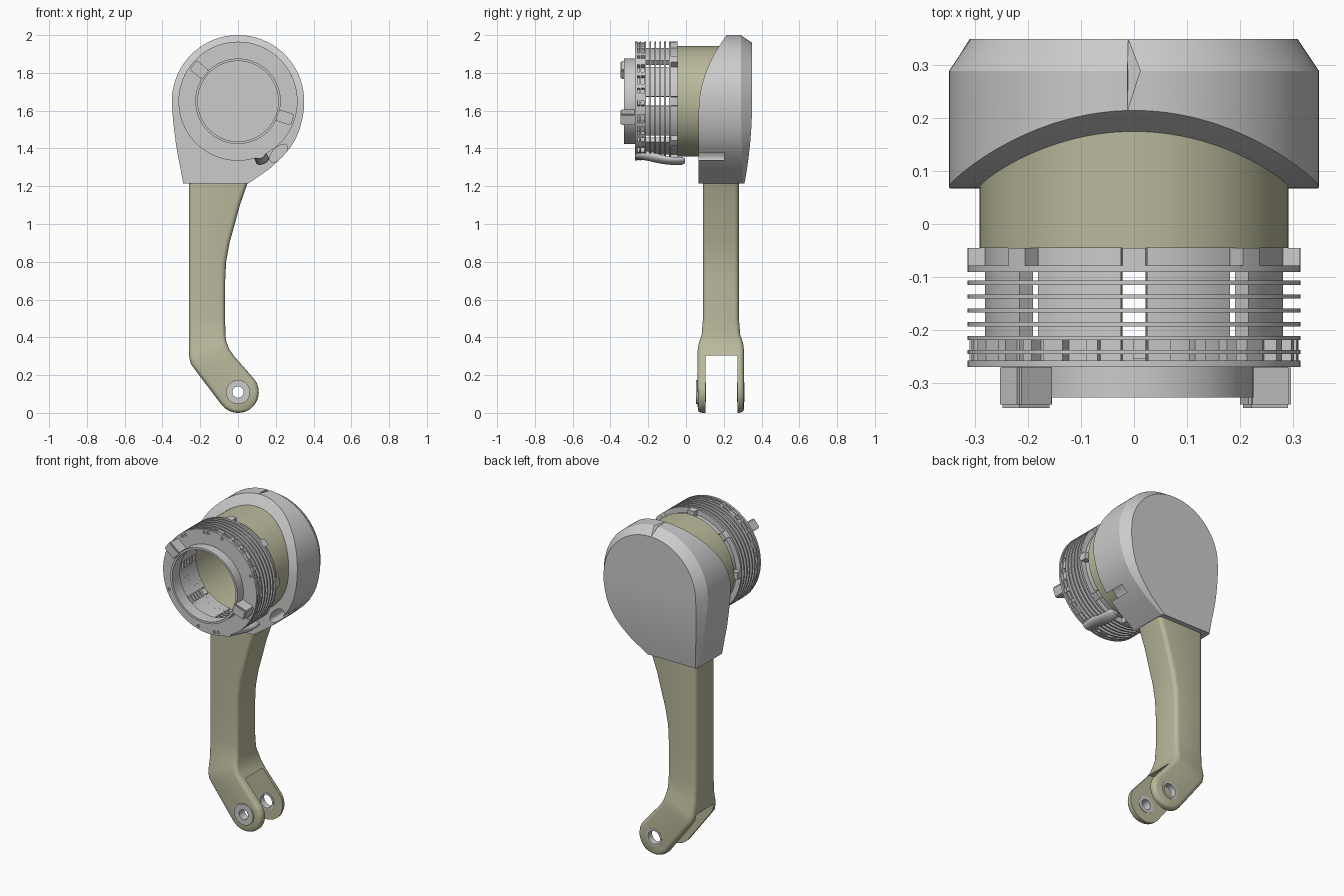
import bpy, bmesh
from math import sin, cos, pi, radians
from mathutils import Vector, Matrix

if "Cube" in bpy.data.objects:
    bpy.data.objects.remove(bpy.data.objects["Cube"])

CZ = 1.65  # height of the barrel axis (runs along y)
khaki = bpy.data.materials.new("khaki")
khaki.diffuse_color = (0.49, 0.485, 0.33, 1)
khaki.use_nodes = True
khaki.node_tree.nodes["Principled BSDF"].inputs["Base Color"].default_value = khaki.diffuse_color


def finish(bm, name, mat=None):
    bmesh.ops.recalc_face_normals(bm, faces=bm.faces[:])
    me = bpy.data.meshes.new(name)
    bm.to_mesh(me)
    bm.free()
    ob = bpy.data.objects.new(name, me)
    bpy.context.collection.objects.link(ob)
    if mat:
        me.materials.append(mat)
    return ob


def smooth(ob, angle=30):
    bpy.ops.object.select_all(action='DESELECT')
    ob.select_set(True)
    bpy.context.view_layer.objects.active = ob
    bpy.ops.object.shade_smooth_by_angle(angle=radians(angle))


def cut(ob, bm):
    cutter = finish(bm, "cutter")
    cutter.hide_render = True
    m = ob.modifiers.new("cut", 'BOOLEAN')
    m.operation, m.solver, m.object = 'DIFFERENCE', 'EXACT', cutter
    bpy.context.view_layer.objects.active = ob
    bpy.ops.object.modifier_apply(modifier=m.name)
    bpy.data.objects.remove(cutter)


def ring(bm, r0, r1, y0, y1, a0=0, a1=360, n=72, x=0, z=CZ):
    """Ring or ring segment around an axis along y."""
    full = a1 - a0 >= 360
    rows = []
    for i in range(n if full else n + 1):
        a = radians(a0 + (a1 - a0) * i / n)
        rows.append([bm.verts.new((x + r * cos(a), y, z + r * sin(a)))
                     for r, y in ((r0, y0), (r1, y0), (r1, y1), (r0, y1))])
    for i in range(n):
        p, q = rows[i], rows[(i + 1) % len(rows)]
        for k in range(4):
            bm.faces.new((p[k], p[(k + 1) % 4], q[(k + 1) % 4], q[k]))
    if not full:
        bm.faces.new(rows[0])
        bm.faces.new(rows[-1])


def cyl(bm, r, y0, y1, x=0, z=CZ, n=64, scale_x=1, turn=0):
    m = (Matrix.Translation((x, (y0 + y1) / 2, z)) @ Matrix.Rotation(turn, 4, 'Y')
         @ Matrix.Diagonal((scale_x, 1, 1, 1)) @ Matrix.Rotation(pi / 2, 4, 'X'))
    bmesh.ops.create_cone(bm, cap_ends=True, segments=n, radius1=r, radius2=r,
                          depth=y1 - y0, matrix=m)


def box(bm, size, mat):
    bmesh.ops.create_cube(bm, size=1, matrix=mat @ Matrix.Diagonal((*size, 1)))


# Teardrop housing: rows from top to bottom, scooped front, chamfered back
bm = bmesh.new()
rows = []


def housing_row(xl, xr, z, bl, br, bz, ym, yb):
    yf = 0.067 + 0.925 * max(0, z - 1.6) ** 2
    rows.append([bm.verts.new(v) for v in (
        (xl, yf, z), (xr, yf, z), (xr, ym, z), (br, yb, bz), (bl, yb, bz), (xl, ym, z))])


for i in range(28):
    a = radians(2 + 88 * i / 27)
    s, c = sin(a), cos(a)
    housing_row(-.35 * s, .35 * s, CZ + .35 * c, -.31 * s, .31 * s, CZ + .31 * c, .29, .35)
for z, xl, xr in ((1.6, -.348, .348), (1.55, -.344, .339), (1.5, -.338, .326), (1.45, -.332, .305),
                  (1.4, -.325, .274), (1.35, -.316, .23), (1.29, -.304, .165), (1.215, -.29, .055)):
    t = (CZ - z) / (CZ - 1.215)
    w = .04 - .03 * t
    housing_row(xl, xr, z, xl + w, xr - w * (1 + .4 * t), z, .29 + .01 * t, .35 - .04 * t * t)
for p, q in zip(rows, rows[1:]):
    for k in range(6):
        bm.faces.new((p[k], p[(k + 1) % 6], q[(k + 1) % 6], q[k]))
bm.faces.new(rows[0])
bm.faces.new(rows[-1])
housing = finish(bm, "housing")
bm = bmesh.new()
cyl(bm, .285, -.1, .325)
cut(housing, bm)
bm = bmesh.new()
cyl(bm, .03, 0, .2, .215, 1.375, 32, 2, -pi / 4)   # slanted slot beside the barrel
cut(housing, bm)
smooth(housing, 25)

# Barrel tube
bm = bmesh.new()
ring(bm, .268, .292, -.045, .325, n=96)
smooth(finish(bm, "barrel", khaki))

# Arm: rounded-rectangle sections lofted down to a round end
pairs = [((-.26, z), (x, z), .09, .28) for z, x in (
    (1.3, .085), (1.215, .05), (1.1, .01), (1.0, -.017), (.9, -.045), (.8, -.063), (.7, -.068), (.5, -.068))]
pairs += [((-.26, .37), (-.067, .42), .083, .287), ((-.26, .30), (-.062, .38), .068, .302),
          ((-.25, .26), (-.048, .34), .062, .307), ((-.225, .225), (-.02, .30), .062, .307)]
d, p, c0 = Vector((.62, -.785)), Vector((.785, .62)), Vector((0, .11))
for i in range(12):
    a = radians(86 * i / 11)
    e = .012 * (i / 11) ** 3
    pairs.append((c0 + .11 * (sin(a) * d - cos(a) * p), c0 + .11 * (sin(a) * d + cos(a) * p),
                  .062 + e, .307 - e))
bm = bmesh.new()
loops = []
for L, R, y0, y1 in pairs:
    L, R = Vector(L), Vector(R)
    w = (R - L).length
    u = (R - L) / w
    r = min(.025, .4 * w)
    loop = []
    for k, (cu, cy) in enumerate(((w - r, y1 - r), (r, y1 - r), (r, y0 + r), (w - r, y0 + r))):
        for j in range(5):
            a = pi / 2 * (k + j / 4)
            q = L + u * (cu + r * cos(a))
            loop.append(bm.verts.new((q.x, cy + r * sin(a), q.y)))
    loops.append(loop)
for P, Q in zip(loops, loops[1:]):
    for k in range(20):
        bm.faces.new((P[k], P[(k + 1) % 20], Q[(k + 1) % 20], Q[k]))
bm.faces.new(loops[0])
bm.faces.new(loops[-1])
arm = finish(bm, "arm", khaki)
bm = bmesh.new()
box(bm, (.8, .169, .5), Matrix.Translation((0, .1875, .055)))   # fork gap
cut(arm, bm)
bm = bmesh.new()
cyl(bm, .05, -.1, .5, 0, .11, 48)
cut(arm, bm)
smooth(arm, 35)

# Bushings in the fork
bm = bmesh.new()
ring(bm, .03, .064, .054, .07, n=40, z=.11)
ring(bm, .03, .052, .06, .105, n=40, z=.11)
ring(bm, .04, .052, .27, .309, n=40, z=.11)
smooth(finish(bm, "fork_bushings"))

# Finned collar: fins, slotted core, lugs and small ribs
bm = bmesh.new()
for i in range(7):
    t = .006 if i == 0 else .004
    y = -.085 - .0262 * i
    ring(bm, .25, .315, y - t, y + t)
smooth(finish(bm, "collar_fins"))
bm = bmesh.new()
for i in range(8):
    a = 45 * i
    ring(bm, .25, .283, -.26, -.045, a + 5, a + 40, 9)
    ring(bm, .255, .315, -.08, -.045, a - 4, a + 4, 3)
smooth(finish(bm, "collar_core"))
bm = bmesh.new()
for i in range(28):
    a = 360 * i / 28
    ring(bm, .28, .311, -.26, -.216, a, a + (4 if i % 3 else 8), 2)
smooth(finish(bm, "collar_ribs"))

# Front plate with screw holes, and thin front lip
bm = bmesh.new()
ring(bm, .22, .315, -.271, -.258, n=96)
plate = finish(bm, "front_plate")
bm = bmesh.new()
for a in (22, 74, 92, 97, 124, 129, 149, 203, 255, 276, 281, 330):
    cyl(bm, .009, -.3, -.264, .297 * cos(radians(a)), CZ + .297 * sin(radians(a)), 12)
cut(plate, bm)
smooth(plate)
bm = bmesh.new()
ring(bm, .213, .226, -.328, -.255, n=96)
smooth(finish(bm, "front_lip"))

# Two grip tabs on the front plate
for name, a in (("tab_left", 141), ("tab_right", -19)):
    bm = bmesh.new()
    m = (Matrix.Translation((0, 0, CZ)) @ Matrix.Rotation(-radians(a), 4, 'Y')
         @ Matrix.Translation((.263, -.307, 0)))
    box(bm, (.085, .082, .062), m)
    bmesh.ops.bevel(bm, geom=bm.edges[:], offset=.006, segments=2, affect='EDGES')
    smooth(finish(bm, name))

# Latch under the collar: flattened rod bending down and back
bm = bmesh.new()
loops = []
u, v = Vector((.38, 0, -.92)), Vector((.92, 0, .38))   # outward and sideways
for y, r, h, w in ((-.27, .305, .022, .03), (-.22, .31, .025, .034), (-.17, .322, .025, .036),
                   (-.12, .337, .02, .036), (-.08, .343, .018, .036), (-.02, .343, .018, .034),
                   (-.005, .343, .01, .02)):
    c = u * r + Vector((0, y, CZ))
    loops.append([bm.verts.new(c + u * h * sin(k * pi / 8) + v * w * cos(k * pi / 8))
                  for k in range(16)])
for P, Q in zip(loops, loops[1:]):
    for k in range(16):
        bm.faces.new((P[k], P[(k + 1) % 16], Q[(k + 1) % 16], Q[k]))
bm.faces.new(loops[0])
bm.faces.new(loops[-1])
smooth(finish(bm, "latch"), 50)
